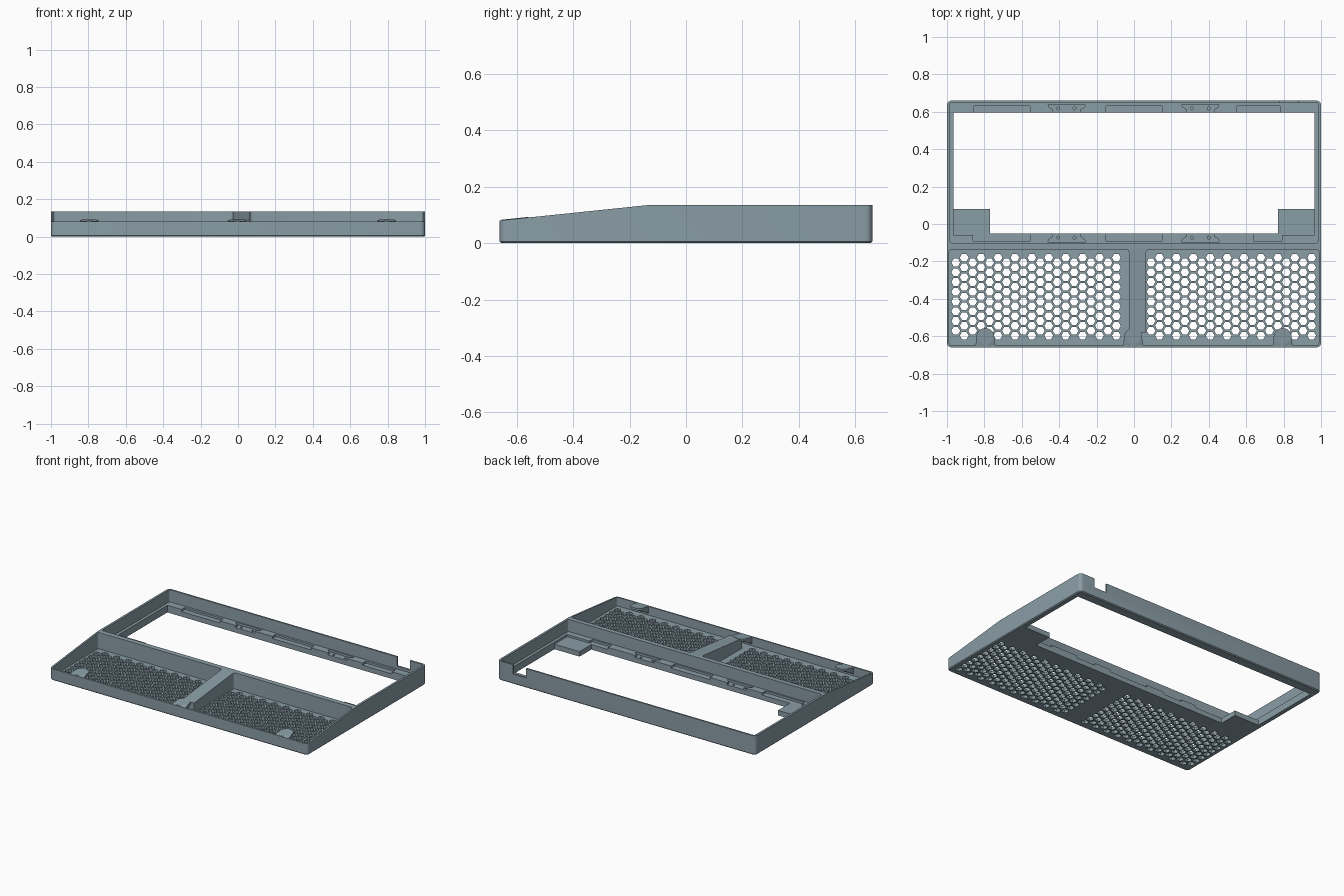
import bpy, bmesh, math
from mathutils import Vector

if "Cube" in bpy.data.objects:
    bpy.data.objects.remove(bpy.data.objects["Cube"])

mat = bpy.data.materials.new("blue grey plastic")
mat.diffuse_color = (0.254, 0.337, 0.381, 1)
mat.use_nodes = True
mat.node_tree.nodes["Principled BSDF"].inputs["Base Color"].default_value = mat.diffuse_color


def to_object(name, bm):
    bmesh.ops.recalc_face_normals(bm, faces=bm.faces)
    me = bpy.data.meshes.new(name)
    bm.to_mesh(me)
    bm.free()
    me.materials.append(mat)
    ob = bpy.data.objects.new(name, me)
    bpy.context.collection.objects.link(ob)
    return ob


def add_prism(bm, pts, lift):
    """Extrude a closed 3D outline along the lift vector."""
    face = bm.faces.new([bm.verts.new(p) for p in pts])
    ext = bmesh.ops.extrude_face_region(bm, geom=[face])["geom"]
    bmesh.ops.translate(bm, vec=lift, verts=[v for v in ext if isinstance(v, bmesh.types.BMVert)])


def ngon(x, y, r, n):
    return [(x + r * math.cos(2 * math.pi * i / n), y + r * math.sin(2 * math.pi * i / n)) for i in range(n)]


def rect(x0, x1, y0, y1, r=0.0):
    if not r:
        return [(x0, y0), (x1, y0), (x1, y1), (x0, y1)]
    pts = []
    for k, (cx, cy) in enumerate([(x1 - r, y1 - r), (x0 + r, y1 - r), (x0 + r, y0 + r), (x1 - r, y0 + r)]):
        for i in range(5):
            a = math.pi / 2 * (k + i / 4)
            pts.append((cx + r * math.cos(a), cy + r * math.sin(a)))
    return pts


def cut(ob, outlines, z0, z1=0.3):
    """Subtract vertical prisms (not overlapping each other) from ob."""
    bm = bmesh.new()
    for pts in outlines:
        add_prism(bm, [(x, y, z0) for x, y in pts], (0, 0, z1 - z0))
    cutter = to_object("cutter", bm)
    cutter.hide_render = True
    mod = ob.modifiers.new("cut", "BOOLEAN")
    mod.operation, mod.solver, mod.object = "DIFFERENCE", "EXACT", cutter
    bpy.context.view_layer.objects.active = ob
    bpy.ops.object.modifier_apply(modifier=mod.name)
    bpy.data.objects.remove(cutter)


def smooth(ob):
    bpy.ops.object.select_all(action="DESELECT")
    ob.select_set(True)
    bpy.context.view_layer.objects.active = ob
    bpy.ops.object.shade_smooth_by_angle(angle=math.radians(30))


# Tray body: wedge side profile, rounded corners, chamfered underside
FRONT_Z, BACK_Z, KNEE = 0.08, 0.135, -0.13
SLOPE = (BACK_Z - FRONT_Z) / (KNEE + 0.66)
bm = bmesh.new()
profile = [(-0.66, 0), (0.66, 0), (0.66, BACK_Z), (KNEE, BACK_Z), (-0.66, FRONT_Z)]
add_prism(bm, [(-1, y, z) for y, z in profile], (2, 0, 0))
corners = [e for e in bm.edges
           if abs((e.verts[0].co - e.verts[1].co).z) > 0.05 and abs(abs(e.verts[0].co.y) - 0.66) < 1e-4
           and abs(abs(e.verts[1].co.y) - 0.66) < 1e-4]
bmesh.ops.bevel(bm, geom=corners, offset=0.025, segments=5, profile=0.5, affect="EDGES")
bottom = [e for e in bm.edges if all(v.co.z < 1e-5 for v in e.verts)]
bmesh.ops.bevel(bm, geom=bottom, offset=0.006, segments=1, affect="EDGES")
tray = to_object("tray_body", bm)

# Front compartments either side of the centre rib, joined in front of it
cut(tray, [rect(-0.988, -0.028, -0.648, -0.137, 0.012), rect(0.065, 0.988, -0.648, -0.137, 0.012)], 0.02)
cut(tray, [rect(-0.06, 0.1, -0.648, -0.58)], 0.02)

# Rear compartment with a ledge, and the opening with two corner plates
cut(tray, [rect(-0.985, 0.985, -0.102, 0.648, 0.012)], 0.05)
cut(tray, [[(-0.77, -0.05), (0.77, -0.05), (0.77, 0.08), (0.965, 0.08), (0.965, 0.595),
            (-0.965, 0.595), (-0.965, 0.08), (-0.77, 0.08)]], -0.1)
cut(tray, [rect(s - 0.0975, s + 0.0975, -0.06, 0.1) for s in (-0.8675, 0.8675)], 0.035)


# Recessed bays and clip seats along both ledges
def front_side(outlines):
    return [[(x, 0.545 - y) for x, y in pts] for pts in outlines]


clip = [(-0.1, 0.64), (0.1, 0.64), (0.095, 0.625), (0.075, 0.614), (0.075, 0.585),
        (-0.075, 0.585), (-0.075, 0.614), (-0.095, 0.625)]
clips = [[(x + c, y) for x, y in clip] for c in (-0.36, 0.355)]
back_bays = [rect(a, b, 0.585, 0.632) for a, b in ((-0.855, -0.555), (-0.15, 0.15), (0.55, 0.78))]
front_bays = [rect(a, b, 0.585, 0.635) for a, b in ((-0.86, -0.555), (-0.15, 0.15), (0.64, 0.79))]
cut(tray, clips + back_bays, 0.035)
cut(tray, front_side(clips + front_bays), 0.035)

# Small screw holes in the clip seats
holes = [ngon(x, 0.618, 0.008, 12) for x in (-0.405, -0.318, 0.31, 0.4)]
cut(tray, holes + front_side(holes), 0.012)

# Cable notch in the back wall
cut(tray, [rect(0.78, 0.88, 0.63, 0.7)], 0.07)

# Honeycomb vents in the front floor
vents = []
for start in (-0.953, 0.091):
    for col in range(20):
        odd = col % 2
        for row in range(9 if odd else 8):
            y = (-0.18 if odd else -0.206) - row * 0.0521
            vents.append(ngon(start + col * 0.0452, y, 0.0235, 6))
cut(tray, vents, -0.05, 0.04)
smooth(tray)

# Round bosses hanging from the front wall, tops parallel to the slope
for name, x in (("left_boss", -0.795), ("centre_boss", -0.005), ("right_boss", 0.795)):
    bm = bmesh.new()
    pts = []
    for px, py in ngon(x, -0.605, 0.048, 32):
        top = FRONT_Z + SLOPE * (py + 0.66) + 0.002
        pts += [(px, py, top), (px, py, top - 0.014)]
    for sx in (-0.052, 0.052):
        pts += [(x + sx, -0.65, 0.076), (x + sx, -0.65, 0.032)]
    verts = [bm.verts.new(Vector(p)) for p in pts]
    res = bmesh.ops.convex_hull(bm, input=verts)
    loose = [v for v in bm.verts if not v.link_faces]
    bmesh.ops.delete(bm, geom=loose, context="VERTS")
    smooth(to_object(name, bm))
